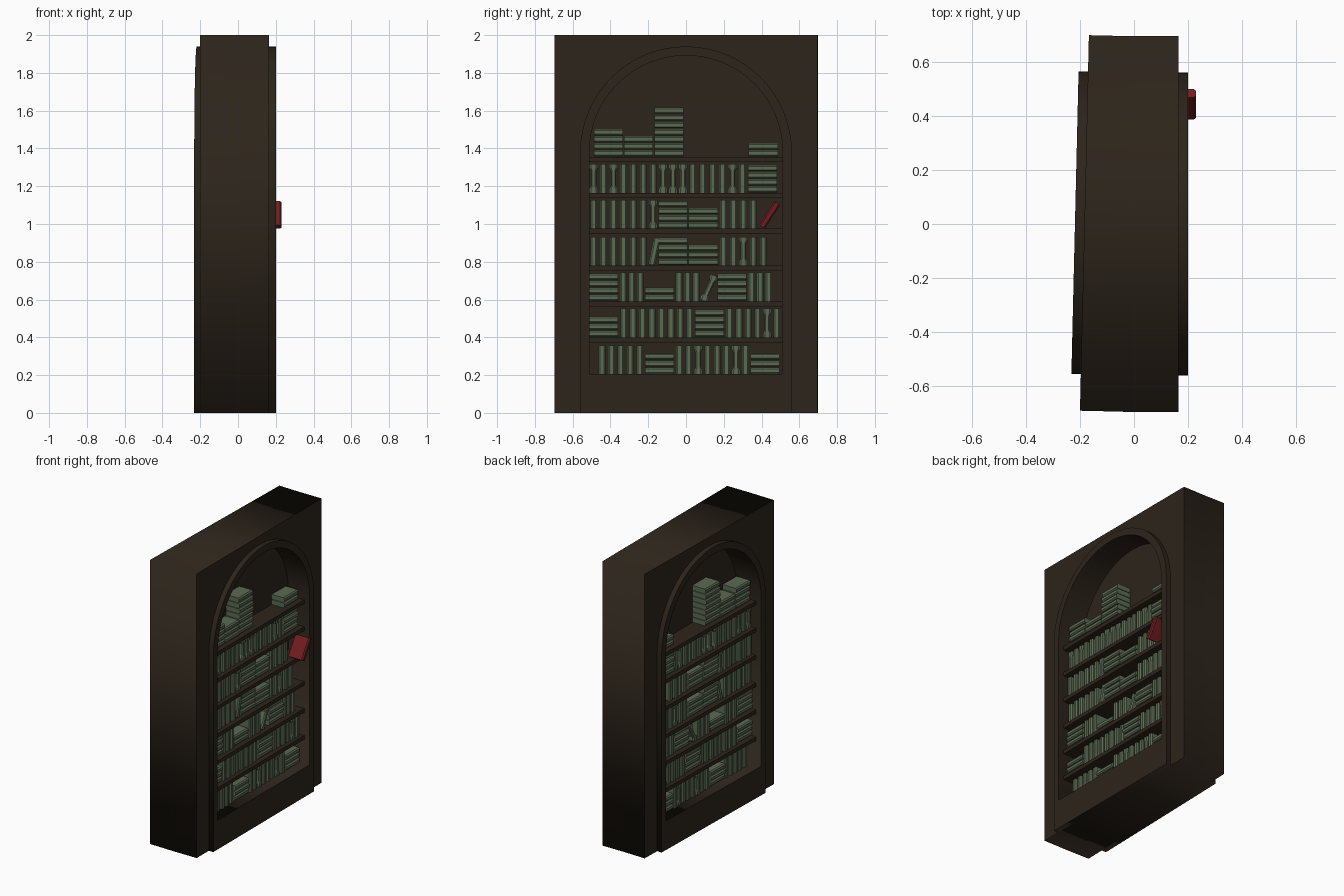
import bpy, bmesh, math, random
from mathutils import Matrix, Vector

if "Cube" in bpy.data.objects:
    bpy.data.objects.remove(bpy.data.objects["Cube"])

random.seed(4)


def material(name, rgb):
    m = bpy.data.materials.new(name)
    m.diffuse_color = (*rgb, 1)
    m.use_nodes = True
    m.node_tree.nodes["Principled BSDF"].inputs["Base Color"].default_value = m.diffuse_color
    return m


WOOD = material("dark_wood", (0.026, 0.018, 0.011))
GREEN = material("green_cloth", (0.105, 0.145, 0.085))
RED = material("red_cloth", (0.17, 0.012, 0.014))

# back half: mirrored front half, turned very slightly
BACK = (Matrix.Translation((-0.0185, 0, 0)) @ Matrix.Rotation(math.radians(-1.36), 4, 'Z')
        @ Matrix.Scale(-1, 4, (1, 0, 0)))


def add_mesh(name, mesh, mat):
    mesh.materials.clear()
    mesh.materials.append(mat)
    ob = bpy.data.objects.new(name, mesh)
    bpy.context.collection.objects.link(ob)
    return ob


def both_sides(name, mesh, mat):
    add_mesh("front_" + name, mesh, mat)
    other = mesh.copy()
    other.transform(BACK)
    other.flip_normals()
    add_mesh("back_" + name, other, mat)


def arch(r, z0, n=32):
    c = 1.38
    pts = [(-r, z0), (r, z0)]
    return pts + [(r * math.cos(math.pi * i / n), c + r * math.sin(math.pi * i / n))
                  for i in range(n + 1)]


def plate(outlines, x0, x1):
    """Filled outline(s) in the y-z plane, extruded from x0 to x1."""
    cu = bpy.data.curves.new("outline", 'CURVE')
    cu.dimensions = '2D'
    cu.fill_mode = 'BOTH'
    cu.extrude = (x1 - x0) / 2
    for pts in outlines:
        sp = cu.splines.new('POLY')
        sp.points.add(len(pts) - 1)
        for p, (y, z) in zip(sp.points, pts):
            p.co = (y, z, 0, 1)
        sp.use_cyclic_u = True
    ob = bpy.data.objects.new("outline", cu)
    bpy.context.collection.objects.link(ob)
    dg = bpy.context.evaluated_depsgraph_get()
    me = bpy.data.meshes.new_from_object(ob.evaluated_get(dg))
    bpy.data.objects.remove(ob)
    me.transform(Matrix(((0, 0, 1, (x0 + x1) / 2), (1, 0, 0, 0), (0, 1, 0, 0), (0, 0, 0, 1))))
    return me


def box(bm, x0, x1, y0, y1, z0, z1):
    m = Matrix.Translation(((x0 + x1) / 2, (y0 + y1) / 2, (z0 + z1) / 2)) \
        @ Matrix.Diagonal((x1 - x0, y1 - y0, z1 - z0, 1))
    bmesh.ops.create_cube(bm, size=1, matrix=m)


def to_mesh(bm, name):
    me = bpy.data.meshes.new(name)
    bmesh.ops.recalc_face_normals(bm, faces=bm.faces)
    bm.to_mesh(me)
    bm.free()
    return me


def book(bm, m, length, thick, depth=0.11, waisted=False):
    """Standing book centred on y=0, spine towards +x, chamfered spine edges."""
    ends = thick * 1.3 if waisted else thick
    secs = [(0, ends), (0.13, ends), (0.24, thick * 0.8), (0.76, thick * 0.8), (0.87, ends), (1, ends)] \
        if waisted else [(0, thick), (1, thick)]
    loops = []
    for f, w in secs:
        h = w / 2
        pts = [(0, -h), (depth - 0.008, -h), (depth, -h * .55), (depth, h * .55), (depth - 0.008, h), (0, h)]
        loops.append([bm.verts.new(m @ Vector((x, y, f * length))) for x, y in pts])
    bm.faces.new(loops[0])
    bm.faces.new(loops[-1])
    for a, b in zip(loops, loops[1:]):
        for i in range(6):
            j = (i + 1) % 6
            bm.faces.new((a[i], a[j], b[j], b[i]))


# cabinet body with arched niche
rect = [(-0.695, 0), (0.695, 0), (0.695, 2), (-0.695, 2)]
both_sides("cabinet_body", plate([rect, arch(0.512, 0.205)], 0.01, 0.165), WOOD)
both_sides("niche_back_panel", plate([rect], -0.04, 0.01), WOOD)

# raised arch surround with plinth
both_sides("arch_surround", plate([arch(0.56, 0), arch(0.512, 0.205)], 0.16, 0.2), WOOD)

# shelves
SHELF_Z = [0.205, 0.40, 0.59, 0.78, 0.975, 1.165, 1.355]
bm = bmesh.new()
for z in SHELF_Z[1:]:
    box(bm, 0, 0.158, -0.514, 0.514, z - 0.027, z)
both_sides("shelves", to_mesh(bm, "shelves"), WOOD)

# books: v upright, b waisted spine, / and L leaning, digit = lying stack, . gap
ROWS = [("vvvvv3vvbvvvbv3", -0.47, 0.05),
        ("3vvvvvvvv4vvvvbv", -0.515, 0.05),
        ("4vvv2vvvL4vvv", -0.515, 0.045),
        ("vvvvvv/43vvbvv", -0.515, 0.0525),
        ("vvvvvvb43vvvv", -0.515, 0.0525),
        ("bvbvvvvbbbvvvvbv4", -0.515, 0.0525),
        ("437..........2", -0.49, 0.05)]
X0, TH = 0.02, 0.0375
bm = bmesh.new()
for z, (row, y, pitch) in zip(SHELF_Z, ROWS):
    for c in row:
        if c in "vb":
            m = Matrix.Translation((X0 + random.uniform(-.004, .004), y + pitch / 2, z))
            book(bm, m, 0.152, 0.036, waisted=c == "b")
            y += pitch
        elif c in "/L":
            a = 12 if c == "/" else 24
            m = Matrix.Translation((X0, y + 0.018, z + 0.004)) @ Matrix.Rotation(math.radians(-a), 4, 'X')
            book(bm, m, 0.145, 0.036, waisted=c == "L")
            y += pitch if c == "/" else 0.09
        elif c == ".":
            y += 0.034
        else:
            for i in range(int(c)):
                m = Matrix.Translation((X0 + random.uniform(-.004, .004),
                                        y + 0.156, z + TH * (i + 0.5))) @ Matrix.Rotation(math.pi / 2, 4, 'X')
                book(bm, m, 0.154, TH - 0.004)
            y += 0.16
both_sides("books", to_mesh(bm, "books"), GREEN)

# red leaning book, pulled forward on the front side only
bm = bmesh.new()
m = Matrix.Translation((0.12, 0.402, 0.985)) @ Matrix.Rotation(math.radians(-33), 4, 'X')
book(bm, m, 0.15, 0.036)
add_mesh("red_book", to_mesh(bm, "red_book"), RED)
